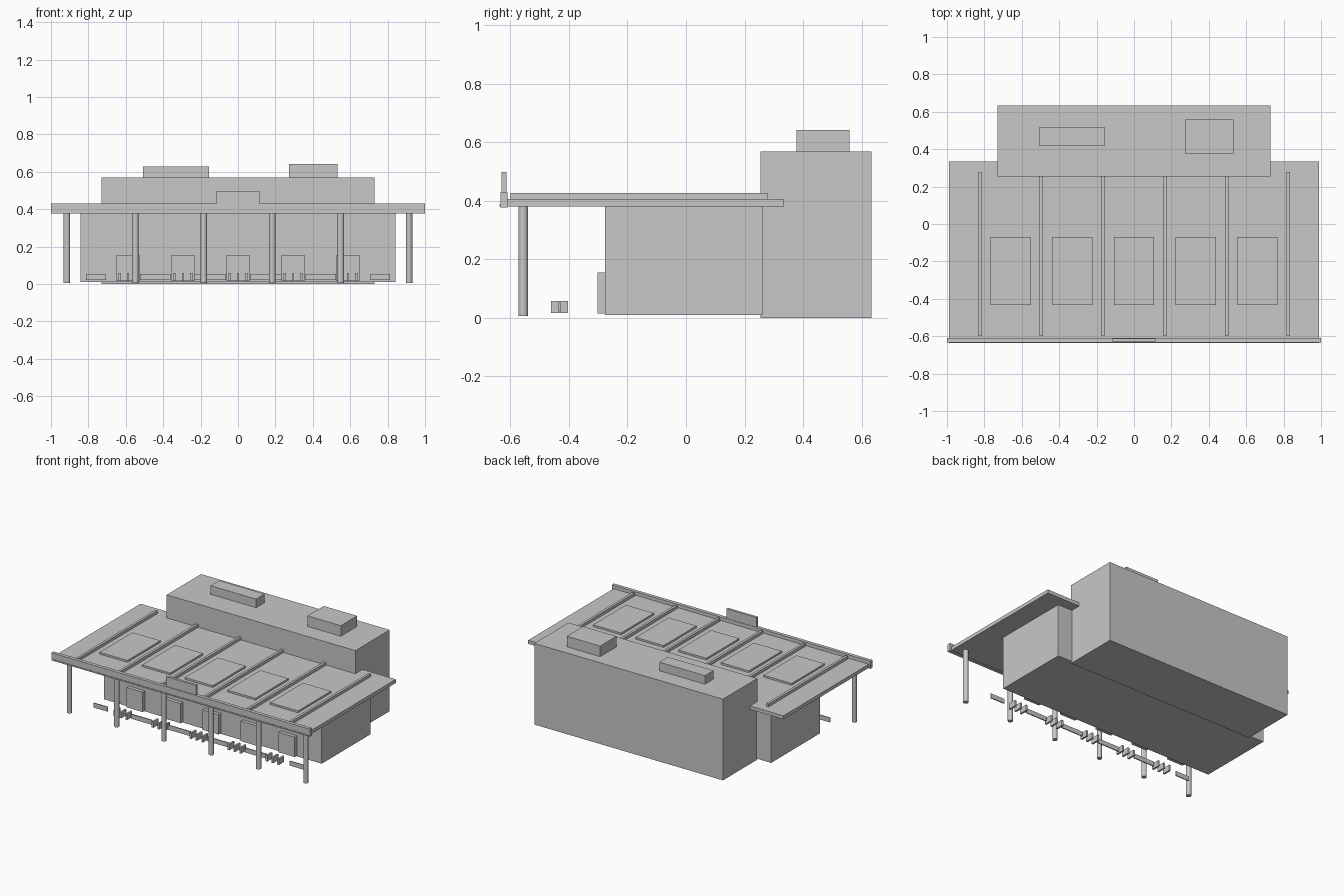
import bpy

cube = bpy.data.objects.get("Cube")
if cube:
    bpy.data.objects.remove(cube, do_unlink=True)

grey = bpy.data.materials.new("light_grey")
grey.use_nodes = True
COLOUR = (0.58, 0.58, 0.58, 1)
grey.diffuse_color = COLOUR
grey.node_tree.nodes["Principled BSDF"].inputs["Base Color"].default_value = COLOUR


def box(name, x, y, z):
    """Box spanning the given (min, max) ranges."""
    spans = (x, y, z)
    bpy.ops.mesh.primitive_cube_add(size=1, location=[(a + b) / 2 for a, b in spans])
    ob = bpy.context.object
    ob.name = name
    ob.scale = [b - a for a, b in spans]
    bpy.ops.object.transform_apply(location=False, rotation=False, scale=True)
    ob.data.materials.append(grey)
    return ob


def around(c, width):
    return (c - width / 2, c + width / 2)


# Main masses
box("rear_block", (-0.73, 0.73), (0.255, 0.634), (0, 0.568))
box("entrance_hall", (-0.842, 0.842), (-0.277, 0.262), (0.01, 0.385))

# Rooftop plant units
box("roof_unit_long", (-0.508, -0.155), (0.421, 0.516), (0.56, 0.628))
box("roof_unit_square", (0.273, 0.531), (0.378, 0.558), (0.56, 0.642))

# Canopy with fascia, edge strip and sign panel
box("canopy_slab", (-0.988, 0.988), (-0.615, 0.334), (0.381, 0.406))
box("canopy_fascia", (-1, 1), (-0.634, -0.61), (0.377, 0.43))
box("fascia_strip", (-0.988, 0.988), (-0.637, -0.63), (0.38, 0.387))
box("sign_panel", (-0.115, 0.115), (-0.63, -0.613), (0.42, 0.498))

# Ribs and columns
for i in range(6):
    step = i - 2.5
    box("canopy_rib", around(step * 0.33, 0.018), (-0.6, 0.278), (0.4, 0.426))
    bpy.ops.mesh.primitive_cylinder_add(
        vertices=12, radius=0.017, depth=0.38, location=(step * 0.366, -0.556, 0.196))
    column = bpy.context.object
    column.name = "column"
    column.data.materials.append(grey)
    bpy.ops.object.shade_flat()

# Skylights, doors and turnstiles
for i in range(-2, 3):
    box("skylight", around(i * 0.33, 0.216), (-0.433, -0.07), (0.4, 0.419))
    door_x = i * 0.294
    box("door", around(door_x, 0.124), (-0.302, -0.27), (0.015, 0.154))
    for k in (-1, 0, 1):
        box("turnstile", around(door_x + k * 0.045, 0.013), (-0.461, -0.403), (0.017, 0.058))

# Low barriers between the turnstile groups
for side in (-1, 1):
    for centre, width in ((0.15, 0.17), (0.442, 0.164), (0.759, 0.107)):
        box("barrier", around(side * centre, width), (-0.436, -0.429), (0.021, 0.053))
